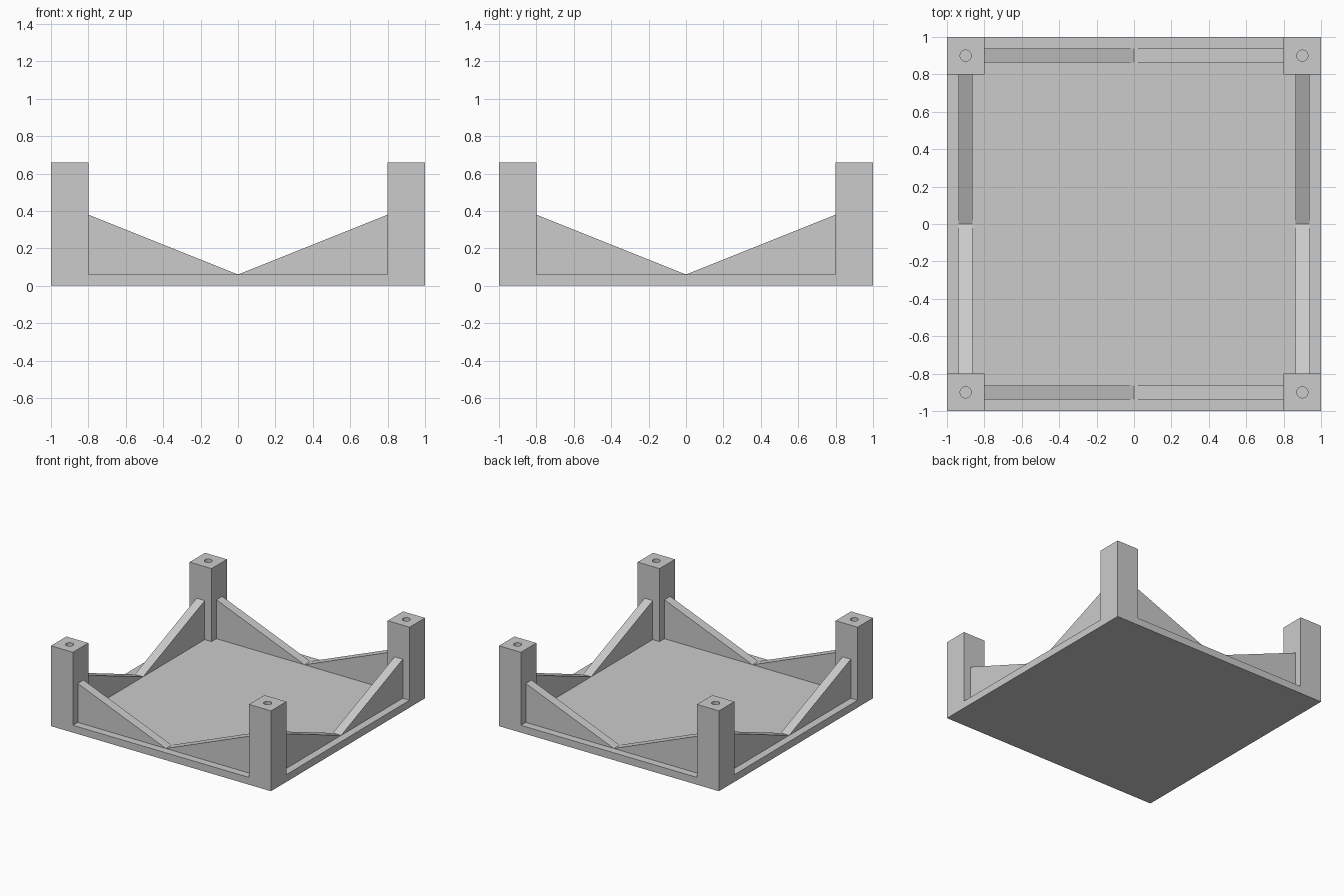
import bpy
import bmesh
from math import pi
from mathutils import Matrix, Vector

cube = bpy.data.objects.get("Cube")
if cube:
    bpy.data.objects.remove(cube, do_unlink=True)

BASE_TOP, POST_TOP, POST = 0.06, 0.66, 0.2
INNER = 1 - POST
CENTRE = 1 - POST / 2

grey = bpy.data.materials.new("light_grey")
grey.use_nodes = True
colour = (0.6, 0.6, 0.6, 1)
grey.diffuse_color = colour
grey.node_tree.nodes["Principled BSDF"].inputs["Base Color"].default_value = colour


def add_object(name, bm):
    bmesh.ops.recalc_face_normals(bm, faces=bm.faces)
    mesh = bpy.data.meshes.new(name)
    bm.to_mesh(mesh)
    bm.free()
    mesh.materials.append(grey)
    obj = bpy.data.objects.new(name, mesh)
    bpy.context.collection.objects.link(obj)
    return obj


def box(name, size, centre):
    bm = bmesh.new()
    matrix = Matrix.Translation(centre) @ Matrix.Diagonal((*size, 1))
    bmesh.ops.create_cube(bm, size=1, matrix=matrix)
    return add_object(name, bm)


def gusset(name, angle, side):
    """Triangular brace rising from the middle of an edge to a post."""
    bm = bmesh.new()
    profile = [(0, BASE_TOP), (INNER, BASE_TOP), (INNER, 0.38)]
    half = 0.0375
    verts = [bm.verts.new((side * x, -CENTRE - half, z)) for x, z in profile]
    face = bm.faces.new(verts)
    result = bmesh.ops.extrude_face_region(bm, geom=[face])
    moved = [v for v in result["geom"] if isinstance(v, bmesh.types.BMVert)]
    bmesh.ops.translate(bm, verts=moved, vec=Vector((0, 2 * half, 0)))
    bm.transform(Matrix.Rotation(angle, 4, "Z"))
    return add_object(name, bm)


# Base plate
box("base_plate", (2, 2, BASE_TOP), (0, 0, BASE_TOP / 2))

# Corner posts with a round screw hole in the top
HOLE_DEPTH = 0.3
for y_name, sy in (("front", -1), ("back", 1)):
    for x_name, sx in (("right", -1), ("left", 1)):
        name = f"{y_name}_{x_name}"
        height = POST_TOP - BASE_TOP
        x, y = sx * CENTRE, sy * CENTRE
        post = box(name + "_post", (POST, POST, height), (x, y, BASE_TOP + height / 2))
        bm = bmesh.new()
        bmesh.ops.create_cone(
            bm, cap_ends=True, segments=32, radius1=0.03, radius2=0.03,
            depth=2 * HOLE_DEPTH, matrix=Matrix.Translation((x, y, POST_TOP)))
        cutter = add_object(name + "_hole_cutter", bm)
        cutter.hide_render = True
        cutter.hide_set(True)
        cut = post.modifiers.new("screw_hole", "BOOLEAN")
        cut.operation = "DIFFERENCE"
        cut.solver = "EXACT"
        cut.object = cutter

# Pair of braces along every edge
for i, edge in enumerate(("front", "left", "back", "right")):
    for label, side in (("first", -1), ("second", 1)):
        gusset(f"{edge}_{label}_brace", i * pi / 2, side)
